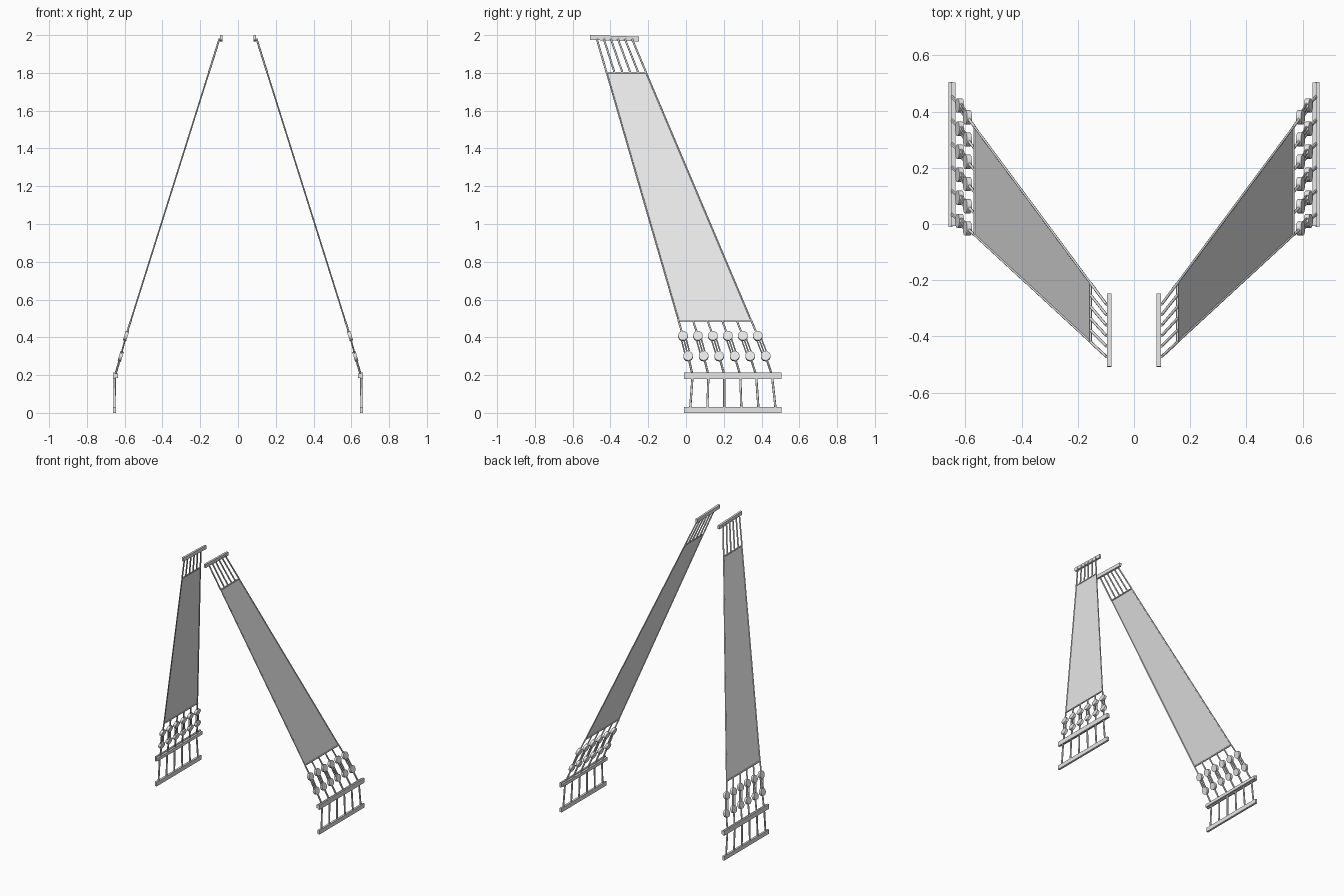
import bpy, bmesh, math
from mathutils import Vector, Matrix

if "Cube" in bpy.data.objects:
    bpy.data.objects.remove(bpy.data.objects["Cube"])

grey = bpy.data.materials.new("weathered grey")
grey.diffuse_color = (0.8, 0.8, 0.8, 1)
grey.use_nodes = True
grey.node_tree.nodes["Principled BSDF"].inputs["Base Color"].default_value = grey.diffuse_color

COUNT = 6
Z_LOW, Z_HIGH = 0.49, 1.8          # bottom and top of the sheet
NORMAL = Vector((0.954, 0, 0.30))  # outward direction of the rigging plane


def shroud(i, z):
    """Point on shroud line i at height z."""
    t, h = i / (COUNT - 1), (z - Z_LOW) / (Z_HIGH - Z_LOW)
    low, high = -0.04 + 0.385 * t, -0.42 + 0.21 * t
    return Vector((0.567 - 0.412 * h, low + (high - low) * h, z))


def finish(name, bm, smooth=False):
    """Make an object mirrored to the other side."""
    bmesh.ops.recalc_face_normals(bm, faces=bm.faces)
    me = bpy.data.meshes.new(name)
    bm.to_mesh(me)
    bm.free()
    me.materials.append(grey)
    ob = bpy.data.objects.new(name, me)
    bpy.context.collection.objects.link(ob)
    if smooth:
        bpy.ops.object.select_all(action='DESELECT')
        ob.select_set(True)
        bpy.context.view_layer.objects.active = ob
        bpy.ops.object.shade_smooth_by_angle(angle=math.radians(50))
    ob.modifiers.new("mirror", 'MIRROR').use_clip = False
    return ob


def rod(bm, a, b, r, sides=8):
    d = b - a
    m = Matrix.Translation((a + b) / 2) @ d.to_track_quat('Z', 'Y').to_matrix().to_4x4()
    bmesh.ops.create_cone(bm, cap_ends=True, segments=sides, radius1=r, radius2=r,
                          depth=d.length, matrix=m)


def box(bm, lo, hi, tilt=0.0):
    lo, hi = Vector(lo), Vector(hi)
    m = Matrix.Translation((lo + hi) / 2) @ Matrix.Rotation(tilt, 4, 'X') \
        @ Matrix.Diagonal((*(hi - lo), 1))
    bmesh.ops.create_cube(bm, size=1, matrix=m)


# Sheet between the outer shrouds
bm = bmesh.new()
last = COUNT - 1
bm.faces.new([bm.verts.new(shroud(i, z)) for i, z in
              ((0, Z_LOW), (last, Z_LOW), (last, Z_HIGH), (0, Z_HIGH))])
finish("shroud_sheet", bm)

# Edge ropes and cross bars around the sheet
bm = bmesh.new()
for i in (0, last):
    rod(bm, shroud(i, Z_LOW), shroud(i, Z_HIGH), 0.004)
for z in (Z_LOW, Z_HIGH):
    rod(bm, shroud(0, z), shroud(last, z), 0.005)
finish("sheet_edge_ropes", bm, True)

# Free ropes above and below the sheet
bm = bmesh.new()
for i in range(COUNT):
    rod(bm, shroud(i, Z_HIGH), shroud(i, 1.98), 0.005)
    rod(bm, shroud(i, 0.41), shroud(i, Z_LOW), 0.005)
finish("shroud_ropes", bm, True)

# Pairs of round blocks, joined by lanyards
blocks, lanyards = bmesh.new(), bmesh.new()
for i in range(COUNT):
    up, down = shroud(i, 0.407), shroud(i, 0.30) - Vector((0.006, 0.004, 0))
    for c in (up, down):
        rod(blocks, c - NORMAL * 0.009, c + NORMAL * 0.009, 0.026, 14)
    side = (up - down).cross(NORMAL).normalized()
    for k in (-0.013, 0, 0.013):
        rod(lanyards, down + side * k, up + side * k, 0.004, 6)
    # link from the lower block to the channel
    rod(lanyards, down, Vector((0.65, 0.035 + 0.084 * i, 0.2)), 0.006, 6)
finish("round_blocks", blocks, True)
finish("lanyards", lanyards, True)

# Chains from the channel down to the hull rail
bm = bmesh.new()
for i in range(COUNT):
    rod(bm, Vector((0.654, 0.022 + 0.0905 * i, 0.02)),
        Vector((0.652, 0.035 + 0.084 * i, 0.2)), 0.006)
finish("chain_rods", bm, True)

# Channel plank with its outer moulding
bm = bmesh.new()
box(bm, (0.636, -0.008, 0.186), (0.656, 0.503, 0.208))
box(bm, (0.650, -0.010, 0.180), (0.661, 0.505, 0.214))
finish("channel_plank", bm)

# Lower rail
bm = bmesh.new()
box(bm, (0.646, -0.010, 0.0), (0.661, 0.505, 0.030))
finish("lower_rail", bm)

# Masthead rail, slightly tilted
bm = bmesh.new()
box(bm, (0.081, -0.508, 1.9705), (0.096, -0.248, 1.996), -0.03)
finish("masthead_rail", bm)
